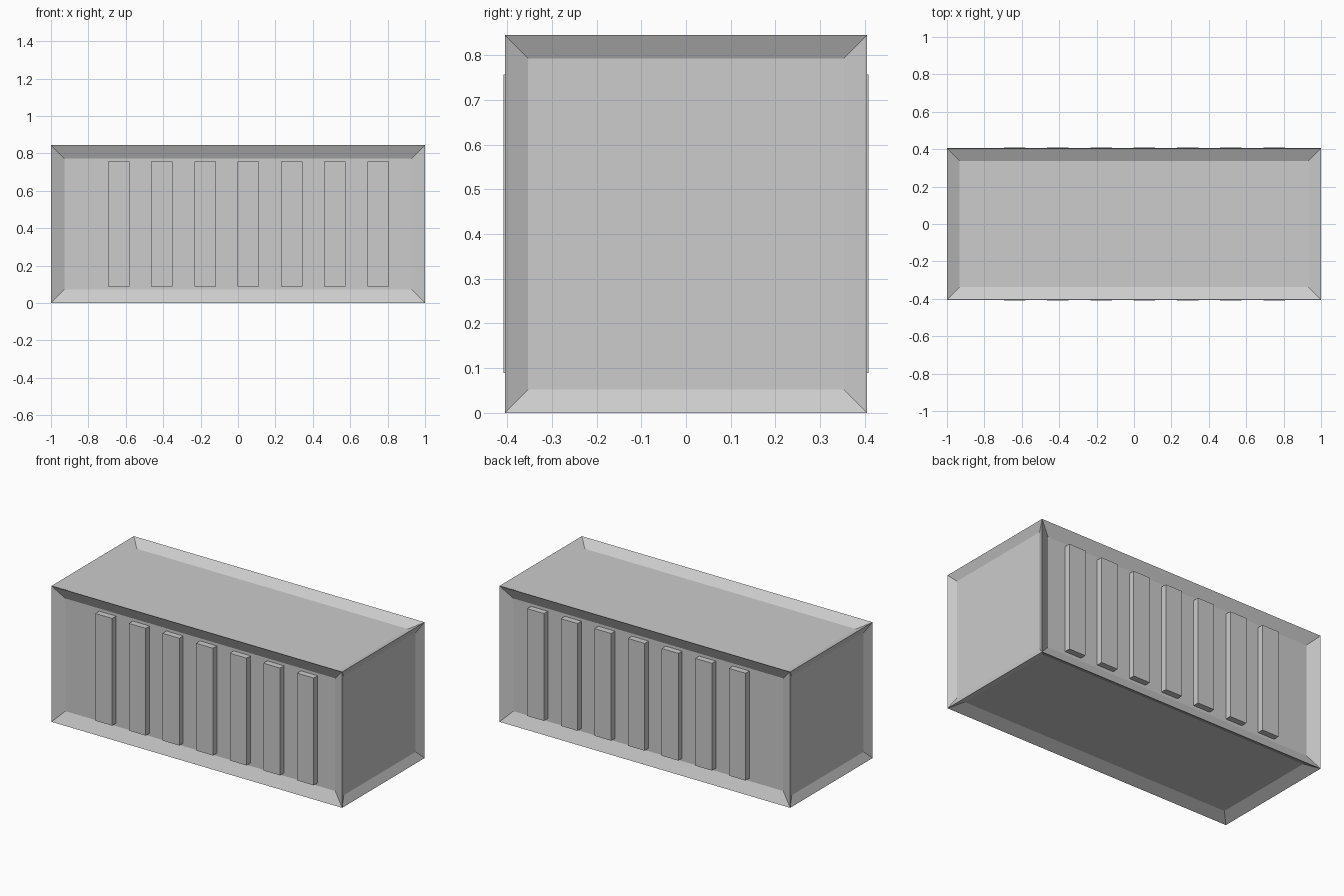
import bpy
import bmesh
from mathutils import Matrix, Vector

cube = bpy.data.objects.get("Cube")
if cube:
    bpy.data.objects.remove(cube, do_unlink=True)

LENGTH, WIDTH, HEIGHT = 2.0, 0.81, 0.845
SIDE_DEPTH = 0.035
RIB_PROUD = 0.003

grey = bpy.data.materials.new("light grey")
grey.use_nodes = True
colour = (0.604, 0.604, 0.604, 1)
grey.diffuse_color = colour
grey.node_tree.nodes["Principled BSDF"].inputs["Base Color"].default_value = colour


def add_box(bm, centre, size):
    matrix = Matrix.Translation(centre) @ Matrix.Diagonal((*size, 1))
    bmesh.ops.create_cube(bm, size=1, matrix=matrix)


def finish(bm, name):
    mesh = bpy.data.meshes.new(name)
    bm.to_mesh(mesh)
    bm.free()
    mesh.materials.append(grey)
    obj = bpy.data.objects.new(name, mesh)
    bpy.context.collection.objects.link(obj)
    return obj


# Container body: every face is framed and sunk, by an amount set per axis
body = bmesh.new()
add_box(body, Vector((0, 0, HEIGHT / 2)), (LENGTH, WIDTH, HEIGHT))
body.normal_update()
panel_rules = ((0.052, 0.025), (0.072, SIDE_DEPTH), (0.067, SIDE_DEPTH))
for face in list(body.faces):
    axis = max(range(3), key=lambda i: abs(face.normal[i]))
    border, depth = panel_rules[axis]
    direction = face.normal.copy()
    bmesh.ops.inset_individual(body, faces=[face], thickness=border,
                               use_even_offset=True)
    bmesh.ops.translate(body, verts=face.verts, vec=-direction * depth)
finish(body, "container_body")

# Upright ribs standing in the two long side panels
for name, side in (("front_ribs", -1), ("back_ribs", 1)):
    ribs = bmesh.new()
    thickness = SIDE_DEPTH + RIB_PROUD
    y = side * (WIDTH / 2 + RIB_PROUD - thickness / 2)
    for i in range(7):
        x = -0.638 + i * 0.2312
        add_box(ribs, Vector((x, y, 0.423)), (0.115, thickness, 0.667))
    finish(ribs, name)
